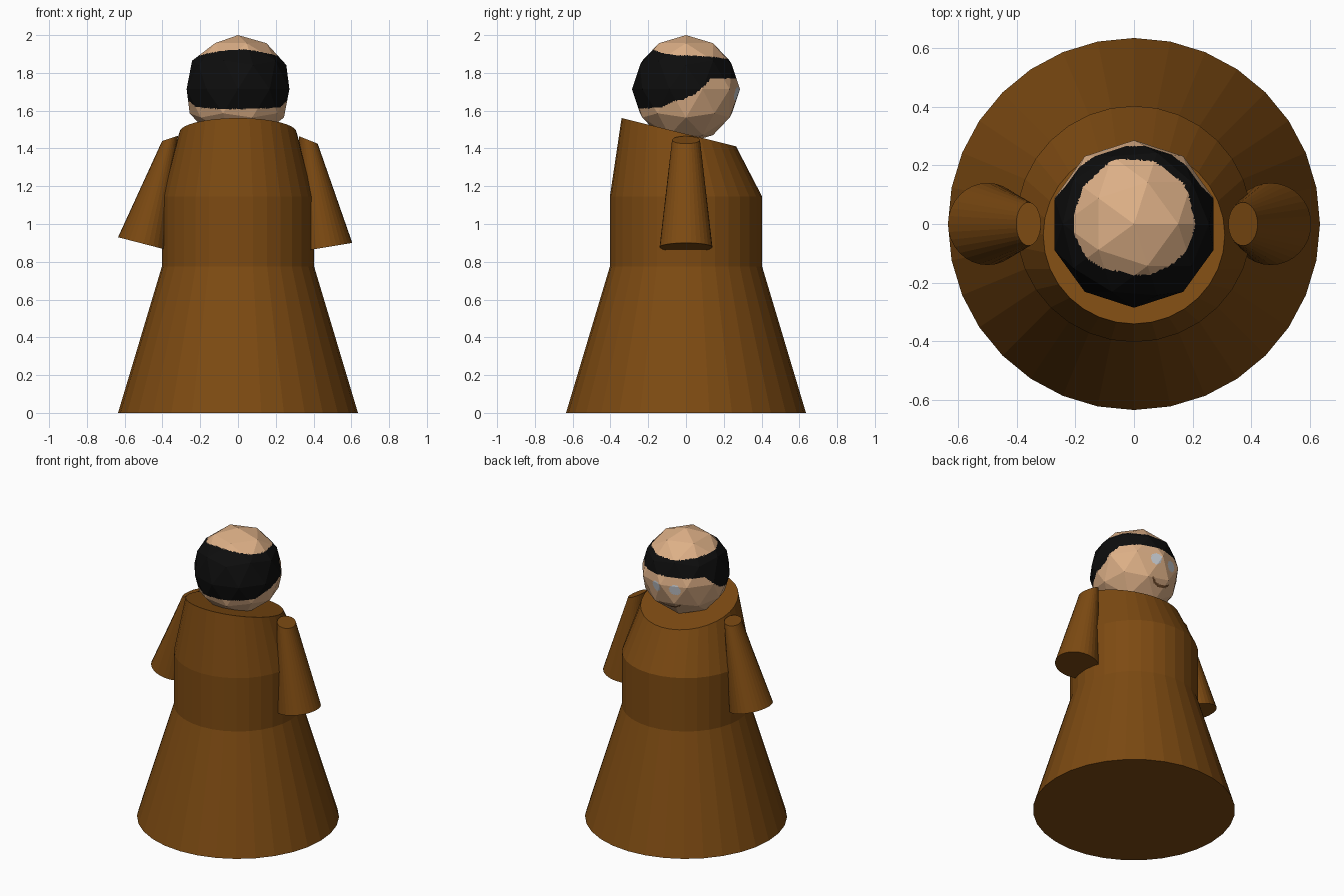
import bpy, bmesh, math
from mathutils import Vector

if "Cube" in bpy.data.objects:
    bpy.data.objects.remove(bpy.data.objects["Cube"])


def material(name, rgb):
    m = bpy.data.materials.new(name)
    m.diffuse_color = (*rgb, 1)
    m.use_nodes = True
    m.node_tree.nodes["Principled BSDF"].inputs["Base Color"].default_value = m.diffuse_color
    return m


brown = material("robe_brown", (0.205, 0.069, 0.006))
skin = material("skin", (0.72, 0.43, 0.24))
black = material("hair_black", (0.004, 0.004, 0.004))
grey = material("eye_grey", (0.56, 0.59, 0.63))
dark = material("mouth_brown", (0.16, 0.07, 0.025))


def finish(name, bm, mats):
    bmesh.ops.recalc_face_normals(bm, faces=bm.faces)
    me = bpy.data.meshes.new(name)
    bm.to_mesh(me)
    bm.free()
    for m in mats:
        me.materials.append(m)
    ob = bpy.data.objects.new(name, me)
    bpy.context.collection.objects.link(ob)
    return ob


def loft(name, rings, sides=32):
    """Capped tube through rings given as (centre, first radius vector, second radius vector)."""
    bm = bmesh.new()
    loops = []
    for c, u, v in rings:
        angles = [2 * math.pi * i / sides for i in range(sides)]
        loops.append([bm.verts.new(Vector(c) + Vector(u) * math.cos(a) + Vector(v) * math.sin(a))
                      for a in angles])
    for lo, hi in zip(loops, loops[1:]):
        for i in range(sides):
            j = (i + 1) % sides
            bm.faces.new((lo[i], lo[j], hi[j], hi[i]))
    bm.faces.new(loops[0])
    bm.faces.new(loops[-1])
    return finish(name, bm, [brown])


# Robe: flared skirt, straight waist, chest narrowing to a tilted collar
robe = [((0, 0, z), (r, 0, 0), (0, r, 0)) for z, r in ((0, 0.635), (0.775, 0.403), (1.145, 0.403))]
robe.append(((0, -0.038, 1.486), (0.31, 0, 0), (0, 0.303, -0.075)))
loft("robe", robe)

# Sleeves: flared cones with slanted ends, hanging slightly differently
loft("right_sleeve", [((0.467, 0, 0.877), (0.138, 0, 0.023), (0, 0.14, 0)),
                      ((0.372, 0, 1.445), (0.05, 0, -0.02), (0, 0.074, 0))])
loft("left_sleeve", [((-0.5, 0, 0.895), (-0.135, 0, 0.035), (0, 0.14, 0)),
                     ((-0.36, 0, 1.453), (-0.042, 0, -0.014), (0, 0.074, 0))])

# Head: faceted ball, finely split so hair and face can be painted by region
R, CZ = 0.286, 1.714
HAIRLINE = [(-0.3, -0.11), (-0.13, -0.095), (-0.06, -0.062), (0.0, -0.05),
            (0.05, -0.022), (0.1, 0.02), (0.13, 0.055), (0.3, 0.058)]


def hair_bottom(y):
    for (y0, z0), (y1, z1) in zip(HAIRLINE, HAIRLINE[1:]):
        if y <= y1:
            return z0 + (z1 - z0) * (y - y0) / (y1 - y0)
    return HAIRLINE[-1][1]


def region(p):
    c = -p.y / max(math.hypot(p.x, p.y), 1e-6)
    top = 0.178 + (0.032 * c * c if c > 0 else -0.018 * c * c)
    if hair_bottom(p.y) < p.z < top:
        return 1
    if p.y > 0:
        if any(math.hypot(p.x - ex, p.z + 0.025) < 0.036 for ex in (-0.092, 0.04)):
            return 2
        smile = -0.17 + 5 * (p.x + 0.03) ** 2
        if abs(p.x + 0.03) < 0.075 and abs(p.z - smile) < 0.007:
            return 3
    return 0


bm = bmesh.new()
bmesh.ops.create_icosphere(bm, subdivisions=2, radius=R)
for _ in range(4):
    bmesh.ops.subdivide_edges(bm, edges=bm.edges[:], cuts=1, use_grid_fill=True)
for f in bm.faces:
    f.material_index = region(f.calc_center_median())
head = finish("head", bm, [skin, black, grey, dark])
head.location.z = CZ
